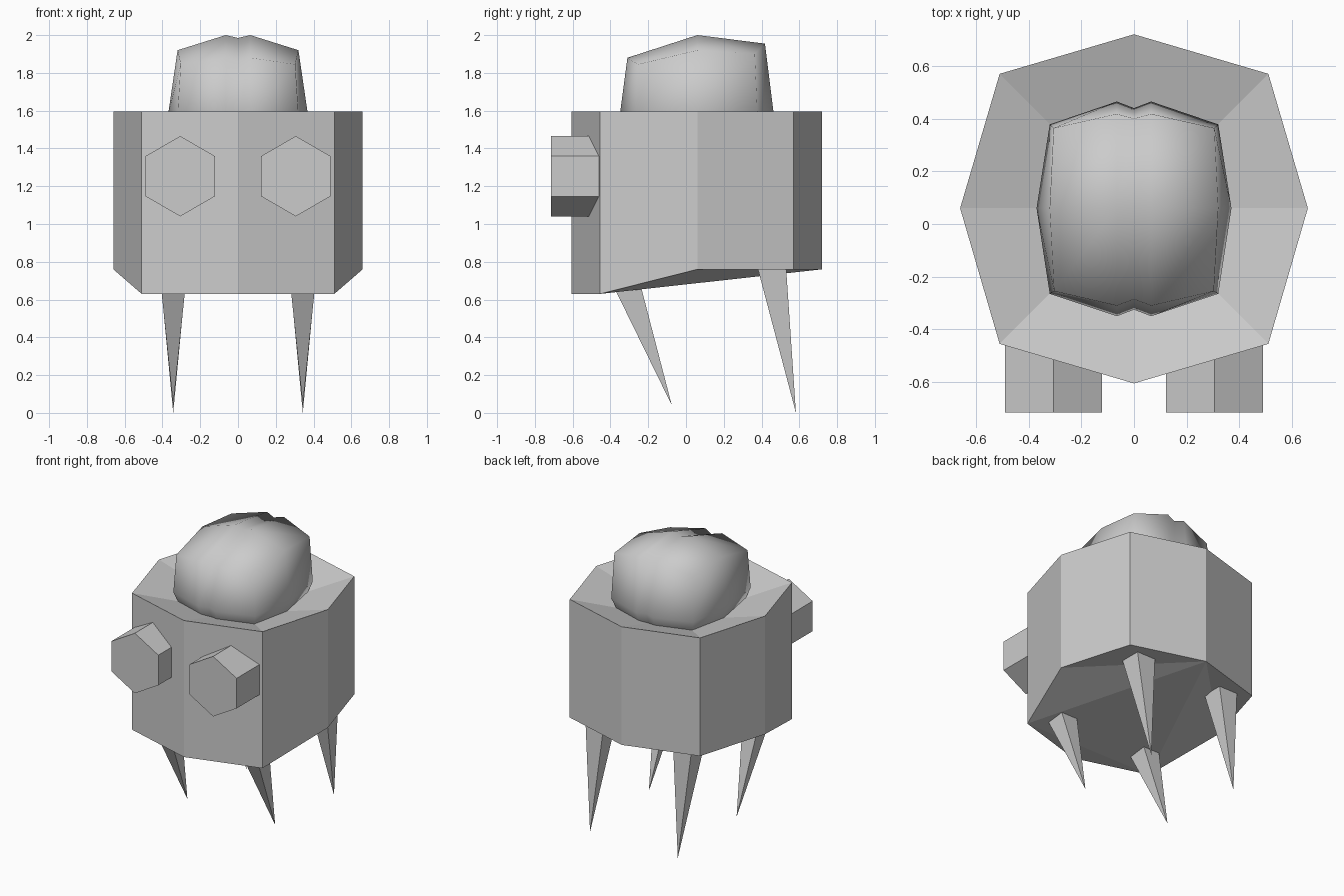
import bpy
import math

if "Cube" in bpy.data.objects:
    bpy.data.objects.remove(bpy.data.objects["Cube"])

grey = bpy.data.materials.new("plain_grey")
grey.diffuse_color = (0.6, 0.6, 0.6, 1)
grey.use_nodes = True
grey.node_tree.nodes["Principled BSDF"].inputs["Base Color"].default_value = grey.diffuse_color


def make(name, verts, faces, smooth=False):
    mesh = bpy.data.meshes.new(name)
    mesh.from_pydata(verts, [], faces)
    mesh.materials.append(grey)
    mesh.polygons.foreach_set("use_smooth", [smooth] * len(mesh.polygons))
    mesh.update()
    obj = bpy.data.objects.new(name, mesh)
    bpy.context.collection.objects.link(obj)
    return obj


def strips(rings, n):
    """Quads joining consecutive rings of n points, listed bottom up."""
    return [(r * n + i, r * n + (i + 1) % n, (r + 1) * n + (i + 1) % n, (r + 1) * n + i)
            for r in range(rings - 1) for i in range(n)]


# Body: eight-sided tub, sunken top, underside stepped down at the front
CY = 0.06
plan = [(0, -0.605), (0.51, -0.455), (0.66, CY), (0.51, 0.57),
        (0, 0.72), (-0.51, 0.57), (-0.66, CY), (-0.51, -0.455)]
verts = [(x, y, 0.63 if y < 0 else 0.76) for x, y in plan]
verts += [(x, y, 1.595) for x, y in plan] + [(0, CY, 1.395)]
faces = strips(2, 8)
faces += [(8 + i, 8 + (i + 1) % 8, 16) for i in range(8)]
faces += [(4, 3, 2), (4, 2, 1), (4, 1, 7), (1, 0, 7), (4, 7, 6), (4, 6, 5)]
make("body", verts, faces)

# Brain: lobed dome with a groove along the middle, resting in the dish
outline = [(0, -0.325), (0.065, -0.35), (0.32, -0.265), (0.37, CY), (0.32, 0.378),
           (0.065, 0.465), (0, 0.44), (-0.065, 0.465), (-0.32, 0.378),
           (-0.37, CY), (-0.32, -0.265), (-0.065, -0.35)]
rim = [(0, -0.285, 1.865), (0.065, -0.31, 1.88), (0.303, -0.255, 1.845), (0.32, CY, 1.92),
       (0.305, 0.364, 1.9), (0.065, 0.418, 1.955), (0, 0.4, 1.94)]
rim += [(-x, y, z) for x, y, z in rim[5:0:-1]]
verts = [(x * 0.82, CY + (y - CY) * 0.82, 1.4) for x, y in outline]
verts += [(x, y, 1.58) for x, y in outline] + rim
verts += [(-0.065, CY, 2.0), (0, CY, 1.985), (0.065, CY, 2.0)]
L, M, R = 36, 37, 38
T = 24
faces = strips(3, 12) + [tuple(range(11, -1, -1))]
faces += [(T, T + 1, R, M), (T + 1, T + 2, T + 3, R), (R, T + 3, T + 4, T + 5),
          (M, R, T + 5, T + 6), (L, M, T + 6, T + 7), (T + 9, L, T + 7, T + 8),
          (T + 10, T + 11, L, T + 9), (T + 11, T, M, L)]
make("brain", verts, faces, smooth=True)

for side, label in ((1, "right"), (-1, "left")):
    # Eyes: hexagonal blocks set into the front
    verts = []
    for y in (-0.715, -0.42):
        for i in range(6):
            a = math.radians(90 + 60 * i)
            verts.append((side * 0.306 + 0.2125 * 0.865 / 0.866 * math.cos(a), y,
                          1.253 + 0.2125 * math.sin(a)))
    make("eye_" + label, verts,
         [f[::-1] for f in strips(2, 6)] + [tuple(range(5, -1, -1)), tuple(range(6, 12))][::1])
    bpy.data.objects["eye_" + label].data.validate()

    # Legs: slanted four-sided spikes (tip y, tip z, base z, base y range, half width)
    for part, ty, tz, bz, y0, y1, w in (("front_leg_", -0.075, 0.04, 0.72, -0.408, -0.252, 0.07),
                                        ("back_leg_", 0.582, 0.0, 0.84, 0.36, 0.525, 0.08)):
        cx = side * 0.343
        make(part + label,
             [(cx - w, y0, bz), (cx + w, y0, bz), (cx + w, y1, bz), (cx - w, y1, bz), (cx, ty, tz)],
             [(0, 1, 2, 3), (1, 0, 4), (2, 1, 4), (3, 2, 4), (0, 3, 4)])

# Make every face point outward
import bmesh
for obj in bpy.data.objects:
    bm = bmesh.new()
    bm.from_mesh(obj.data)
    bmesh.ops.recalc_face_normals(bm, faces=bm.faces)
    bm.to_mesh(obj.data)
    bm.free()
